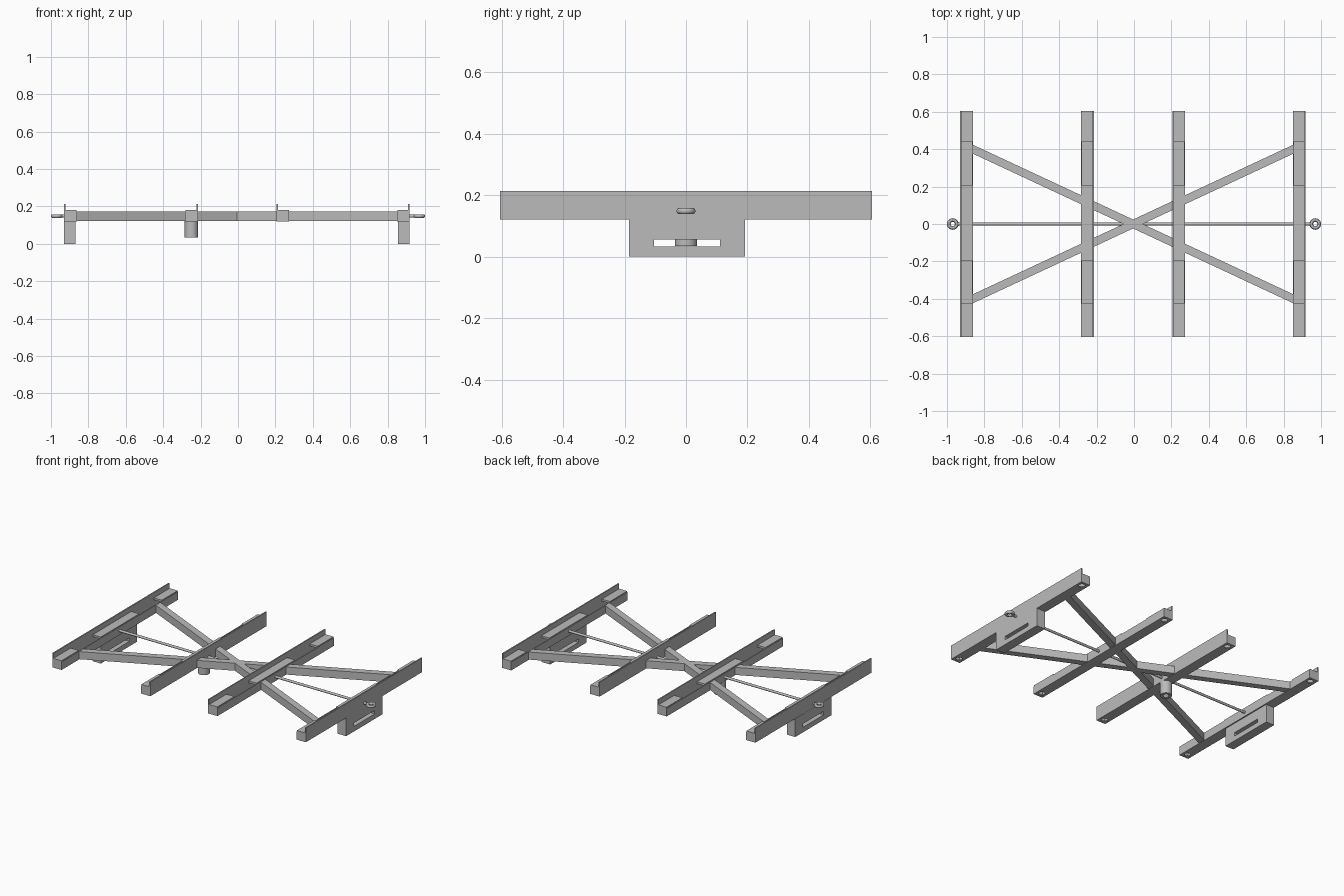
import bpy, bmesh
from mathutils import Matrix, Vector

cube = bpy.data.objects.get("Cube")
if cube:
    bpy.data.objects.remove(cube)

steel = bpy.data.materials.new("grey_steel")
steel.use_nodes = True
GREY = (0.5, 0.5, 0.5, 1)
steel.diffuse_color = GREY
steel.node_tree.nodes["Principled BSDF"].inputs["Base Color"].default_value = GREY


def finish(name, bm, smooth=False):
    bmesh.ops.recalc_face_normals(bm, faces=bm.faces)
    mesh = bpy.data.meshes.new(name)
    bm.to_mesh(mesh)
    bm.free()
    mesh.materials.append(steel)
    obj = bpy.data.objects.new(name, mesh)
    bpy.context.collection.objects.link(obj)
    if smooth:
        bpy.ops.object.select_all(action='DESELECT')
        obj.select_set(True)
        bpy.context.view_layer.objects.active = obj
        bpy.ops.object.shade_smooth_by_angle()
    return obj


def box(name, x, y, z):
    bm = bmesh.new()
    lo, hi = Vector((x[0], y[0], z[0])), Vector((x[1], y[1], z[1]))
    m = Matrix.Translation((lo + hi) / 2) @ Matrix.Diagonal((*(hi - lo), 1))
    bmesh.ops.create_cube(bm, size=1, matrix=m)
    return finish(name, bm)


def cylinder(name, center, radius, length, axis='Z', smooth=True):
    bm = bmesh.new()
    m = Matrix.Translation(center)
    if axis == 'X':
        m = m @ Matrix.Rotation(1.5707963, 4, 'Y')
    bmesh.ops.create_cone(bm, cap_ends=True, segments=32, radius1=radius,
                          radius2=radius, depth=length, matrix=m)
    return finish(name, bm, smooth)


def cut(obj, cutters):
    for c in cutters:
        c.hide_render = True
        mod = obj.modifiers.new("cut", 'BOOLEAN')
        mod.operation, mod.solver, mod.object = 'DIFFERENCE', 'EXACT', c
    bpy.context.view_layer.update()
    graph = bpy.context.evaluated_depsgraph_get()
    mesh = bpy.data.meshes.new_from_object(obj.evaluated_get(graph))
    obj.modifiers.clear()
    obj.data = mesh
    for c in cutters:
        bpy.data.objects.remove(c)


LENGTH = (-0.605, 0.605)
BOTTOM, TOP, LID = 0.12, 0.173, 0.18
GAPS = [(-0.425, -0.195), (0.205, 0.44)]
HALF, WALL = 0.034, 0.006
MID = -0.005

# Hollow cross beams, open on top between the cover plates
beams = [("right_outer", -0.895, -1), ("right_inner", -0.249, 1),
         ("left_inner", 0.24, -1), ("left_outer", 0.884, 1)]
for name, cx, side in beams:
    inside = (cx - HALF + WALL, cx + HALF - WALL)
    beam = box(name + "_beam", (cx - HALF, cx + HALF), LENGTH, (BOTTOM, TOP))
    cutters = [box("cavity", inside, (LENGTH[0] + WALL, LENGTH[1] - WALL),
                   (BOTTOM + WALL, TOP - WALL))]
    cutters += [box("opening", inside, gap, (BOTTOM + 0.02, TOP + 0.02)) for gap in GAPS]
    cutters += [cylinder("bolt_hole", (cx, y, BOTTOM), 0.019, 0.03, smooth=False)
                for y in (-0.57, 0.57)]
    cut(beam, cutters)

    # Cover plates at both ends and in the middle
    edges = [LENGTH[0], *GAPS[0], *GAPS[1], LENGTH[1]]
    for part, i in (("front", 0), ("middle", 2), ("back", 4)):
        box(f"{name}_{part}_cover", (cx - HALF + 0.002, cx + HALF - 0.002),
            (edges[i], edges[i + 1]), (TOP, LID))

    # Upright guide flange
    xs = sorted((cx + side * HALF, cx + side * (HALF - 0.008)))
    box(name + "_flange", xs, LENGTH, (TOP, 0.214))

# Slotted legs under the outer beams
for name, x in (("right_leg", (-0.93, -0.869)), ("left_leg", (0.855, 0.918))):
    leg = box(name, x, (-0.186, 0.192), (0, BOTTOM))
    cut(leg, [box("slot", (x[0] - 0.1, x[1] + 0.1), (-0.104, 0.111), (0.033, 0.056))])

# Crossed diagonal braces, trimmed against the outer beams
for name, sign in (("rising_brace", 1), ("falling_brace", -1)):
    bm = bmesh.new()
    reach, rise, half = 0.857, 0.4, 0.024
    outline = [(-reach, -rise - half), (reach, rise - half),
               (reach, rise + half), (-reach, -rise + half)]
    face = bm.faces.new([bm.verts.new((MID + x, sign * y, 0.122)) for x, y in outline])
    new = bmesh.ops.extrude_face_region(bm, geom=[face])["geom"]
    bmesh.ops.translate(bm, vec=(0, 0, 0.05),
                        verts=[v for v in new if isinstance(v, bmesh.types.BMVert)])
    finish(name, bm)

# Pull rod with a flat eye at each end
ROD_Z = 0.148
cylinder("pull_rod", (0, 0, ROD_Z), 0.008, 1.9, 'X')
for name, x in (("right_eye", -0.969), ("left_eye", 0.969)):
    bpy.ops.mesh.primitive_torus_add(location=(x, 0, ROD_Z), major_radius=0.021,
                                     minor_radius=0.01, major_segments=32, minor_segments=12)
    eye = bpy.context.object
    eye.name = name
    eye.data.materials.append(steel)
    bpy.ops.object.shade_smooth_by_angle()

# Bored pivot post under one inner beam
post = cylinder("pivot_post", (-0.249, 0, 0.08), 0.036, 0.09)
cut(post, [cylinder("bore", (-0.249, 0, 0.05), 0.018, 0.1)])
